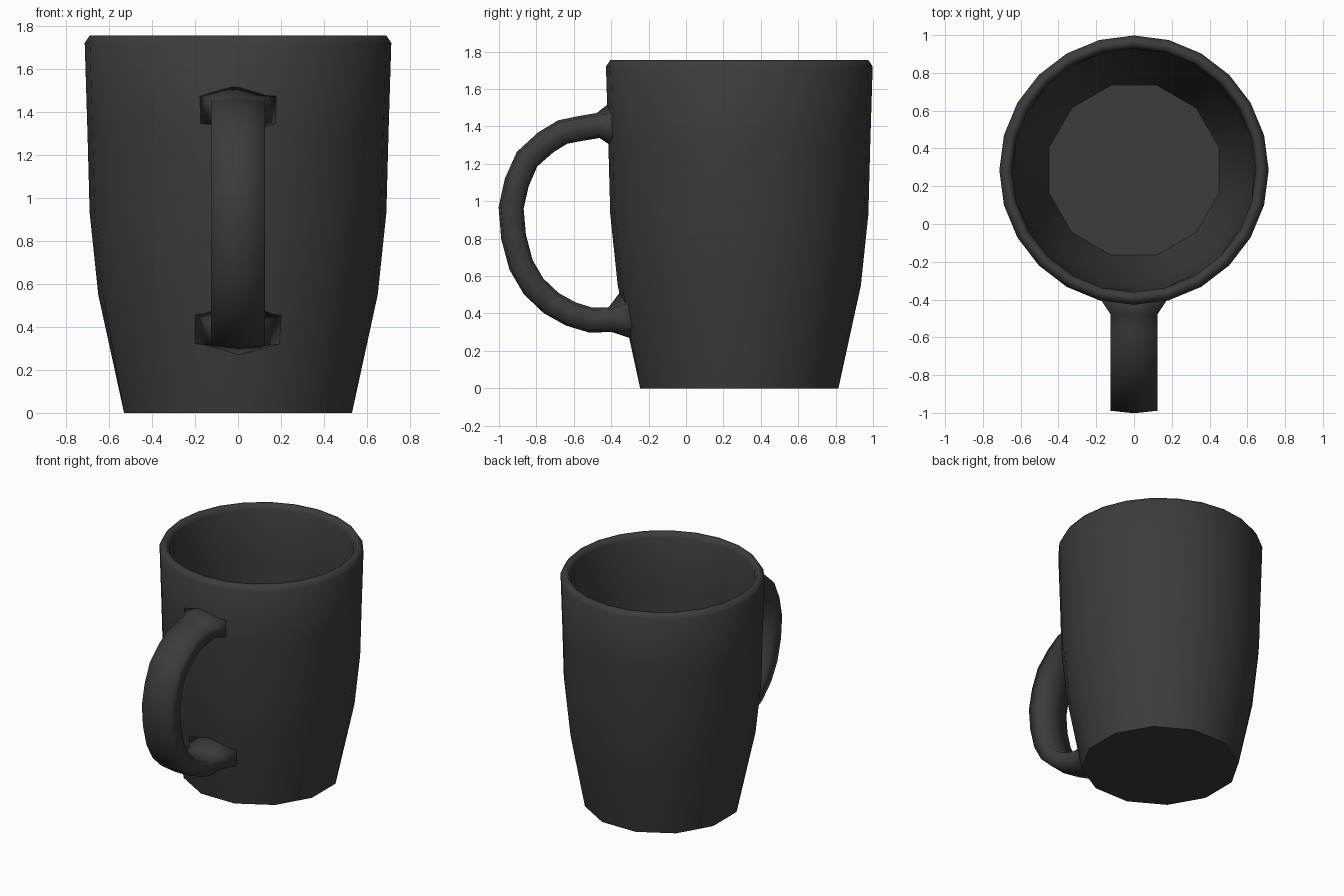
import bpy, bmesh, math
from mathutils import Vector

cube = bpy.data.objects.get("Cube")
if cube:
    bpy.data.objects.remove(cube, do_unlink=True)

SIDES = 24
CENTRE_Y = 0.285

glaze = bpy.data.materials.new("charcoal_glaze")
glaze.use_nodes = True
glaze.diffuse_color = (0.045, 0.045, 0.045, 1)
glaze.node_tree.nodes["Principled BSDF"].inputs["Base Color"].default_value = glaze.diffuse_color


def skin(name, rings, material):
    """Join equal closed rings of points into a capped tube."""
    bm = bmesh.new()
    loops = [[bm.verts.new(p) for p in ring] for ring in rings]
    count = len(rings[0])
    for a, b in zip(loops, loops[1:]):
        for i in range(count):
            j = (i + 1) % count
            bm.faces.new((a[i], a[j], b[j], b[i]))
    bm.faces.new(loops[0][::-1])
    bm.faces.new(loops[-1])
    bmesh.ops.recalc_face_normals(bm, faces=bm.faces)
    mesh = bpy.data.meshes.new(name)
    bm.to_mesh(mesh)
    bm.free()
    mesh.materials.append(material)
    obj = bpy.data.objects.new(name, mesh)
    bpy.context.collection.objects.link(obj)
    bpy.ops.object.select_all(action='DESELECT')
    obj.select_set(True)
    bpy.context.view_layer.objects.active = obj
    return obj


def body_ring(radius, z, twelve_sided):
    """Ring around the cup; a twelve-sided one flattens every second point."""
    ring = []
    for i in range(SIDES):
        angle = math.tau * i / SIDES
        r = radius
        if twelve_sided and i % 2:
            r = radius / math.cos(math.tau / SIDES)
        ring.append((r * math.cos(angle), CENTRE_Y + r * math.sin(angle), z))
    return ring


# Cup: outside from the foot up, over the lip, inside down to the floor
profile = [
    (0.53, 0, True), (0.65, 0.55, False), (0.69, 0.93, False),
    (0.70, 1.3, False), (0.713, 1.72, False), (0.69, 1.755, False),
    (0.662, 1.755, False), (0.645, 1.72, False), (0.635, 1.3, True),
    (0.62, 0.93, True), (0.575, 0.55, True), (0.45, 0.07, True),
]
skin("cup_body", [body_ring(*p) for p in profile], glaze)
bpy.ops.object.shade_smooth_by_angle(angle=math.radians(65))

# Handle: six-sided section along a centre line, flared where it meets the cup
path = [Vector((0, y, z)) for y, z in [
    (-0.39, 1.41), (-0.47, 1.405), (-0.56, 1.39), (-0.66, 1.37),
    (-0.75, 1.315), (-0.85, 1.225), (-0.905, 1.1), (-0.935, 0.965),
    (-0.922, 0.81), (-0.882, 0.66), (-0.815, 0.545), (-0.72, 0.455),
    (-0.615, 0.397), (-0.51, 0.365), (-0.405, 0.367), (-0.325, 0.388)]]
last = len(path) - 1
rings = []
for k, centre in enumerate(path):
    along = (path[min(k + 1, last)] - path[max(k - 1, 0)]).normalized()
    out = Vector((0, -along.z, along.y))
    at_cup = k in (0, last)
    half_width = 0.2 if at_cup else 0.125
    half_depth = 0.125 if at_cup else 0.067
    corner = half_depth * (0.55 if at_cup else 0.8)
    back = Vector((0, 0.03 if at_cup else 0, 0))
    side = Vector((half_width, 0, 0))
    rings.append([
        centre + out * half_depth,
        centre + side + out * corner + back,
        centre + side - out * corner + back,
        centre - out * half_depth,
        centre - side - out * corner + back,
        centre - side + out * corner + back])
skin("handle", rings, glaze)
bpy.ops.object.shade_smooth()
